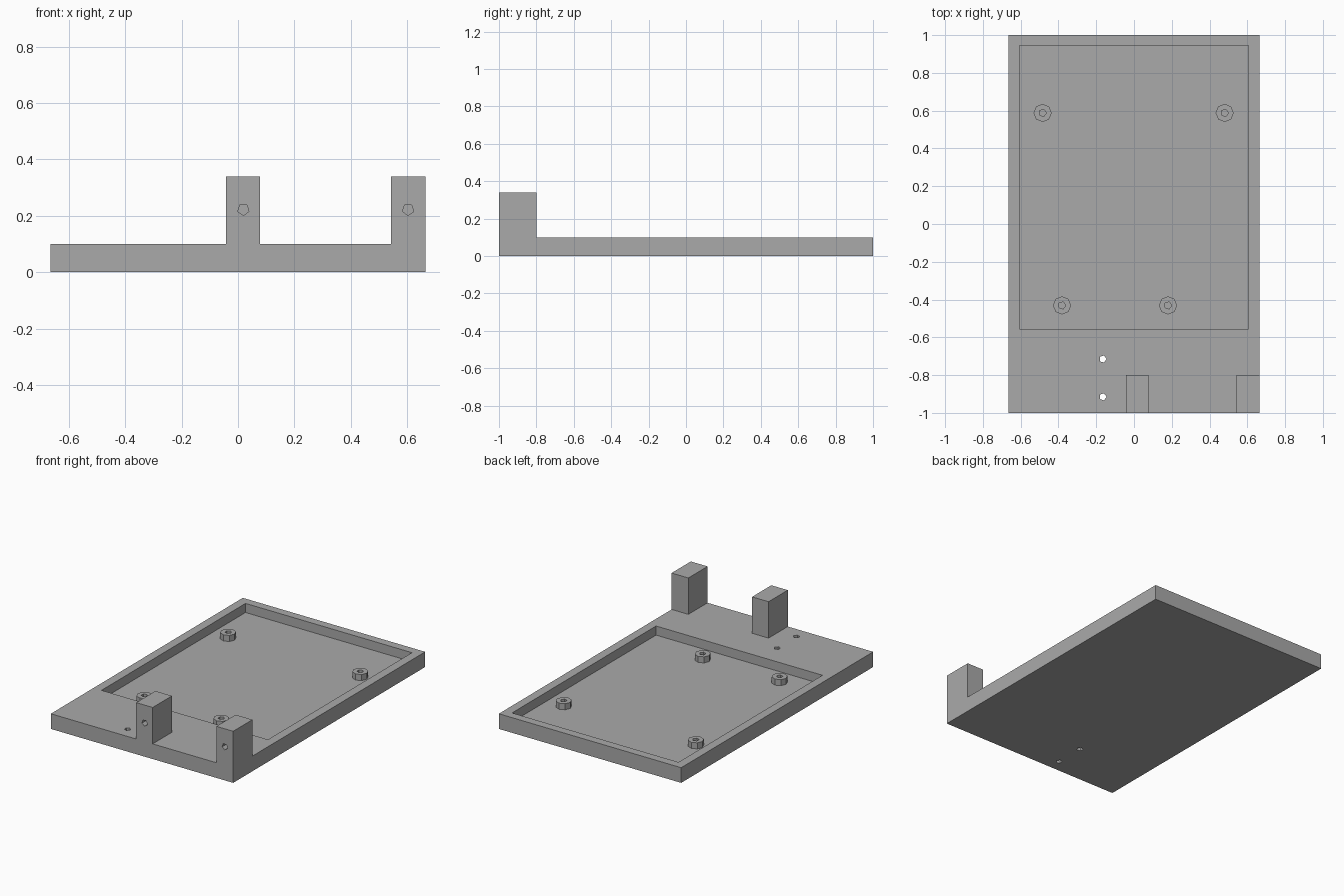
import bpy
from math import pi

cube = bpy.data.objects.get("Cube")
if cube:
    bpy.data.objects.remove(cube, do_unlink=True)

grey = bpy.data.materials.new("plain grey")
grey.use_nodes = True
colour = (0.40, 0.40, 0.40, 1)
grey.diffuse_color = colour
grey.node_tree.nodes["Principled BSDF"].inputs["Base Color"].default_value = colour


def box(name, low, high):
    centre = [(a + b) / 2 for a, b in zip(low, high)]
    bpy.ops.mesh.primitive_cube_add(size=1, location=centre)
    ob = bpy.context.object
    ob.name = name
    ob.scale = [b - a for a, b in zip(low, high)]
    bpy.ops.object.transform_apply(location=False, rotation=False, scale=True)
    ob.data.materials.append(grey)
    return ob


def prism(name, sides, radius, depth, centre, tilt=(0, 0, 0), spin=-pi / 2):
    # the first corner of a cylinder points along +y, so spin turns it to +x
    bpy.ops.mesh.primitive_cylinder_add(vertices=sides, radius=radius, depth=depth)
    ob = bpy.context.object
    ob.name = name
    ob.rotation_euler = (0, 0, spin)
    bpy.ops.object.transform_apply(location=False, rotation=True, scale=False)
    ob.location = centre
    ob.rotation_euler = tilt
    ob.data.materials.append(grey)
    return ob


def combine(target, tool, operation):
    mod = target.modifiers.new(operation.lower(), "BOOLEAN")
    mod.operation = operation
    mod.solver = "EXACT"
    mod.object = tool
    bpy.context.view_layer.objects.active = target
    bpy.ops.object.modifier_apply(modifier=mod.name)
    bpy.data.objects.remove(tool, do_unlink=True)


WIDTH, TOP, FLOOR = 0.665, 0.10, 0.04

# Base plate with a shallow rectangular tray
base = box("base_tray", (-WIDTH, -1, 0), (WIDTH, 1, TOP))
combine(base, box("tray_cutter", (-0.607, -0.555, FLOOR), (0.607, 0.945, 0.3)), "DIFFERENCE")

# Two small holes through the front rim
for y in (-0.715, -0.915):
    combine(base, prism("hole_cutter", 5, 0.02, 0.4, (-0.165, y, TOP / 2)), "DIFFERENCE")

# Front posts, each with a blind screw hole in its front face
for left in (-0.042, WIDTH - 0.122):
    right = WIDTH if left > 0 else left + 0.12
    combine(base, box("post", (left, -1, 0), (right, -0.8, 0.34)), "UNION")
    hole = prism("screw_cutter", 5, 0.021, 0.3, (left + 0.061, -1, 0.222), (pi / 2, 0, 0), pi)
    combine(base, hole, "DIFFERENCE")

# Octagonal standoffs with screw holes
for i, (x, y) in enumerate([(-0.484, 0.588), (0.48, 0.588), (-0.381, -0.431), (0.18, -0.431)]):
    standoff = prism(f"standoff_{i + 1}", 8, 0.048, 0.04, (x, y, FLOOR + 0.02))
    combine(standoff, prism("standoff_cutter", 5, 0.02, 0.2, (x, y, FLOOR + 0.02)), "DIFFERENCE")
